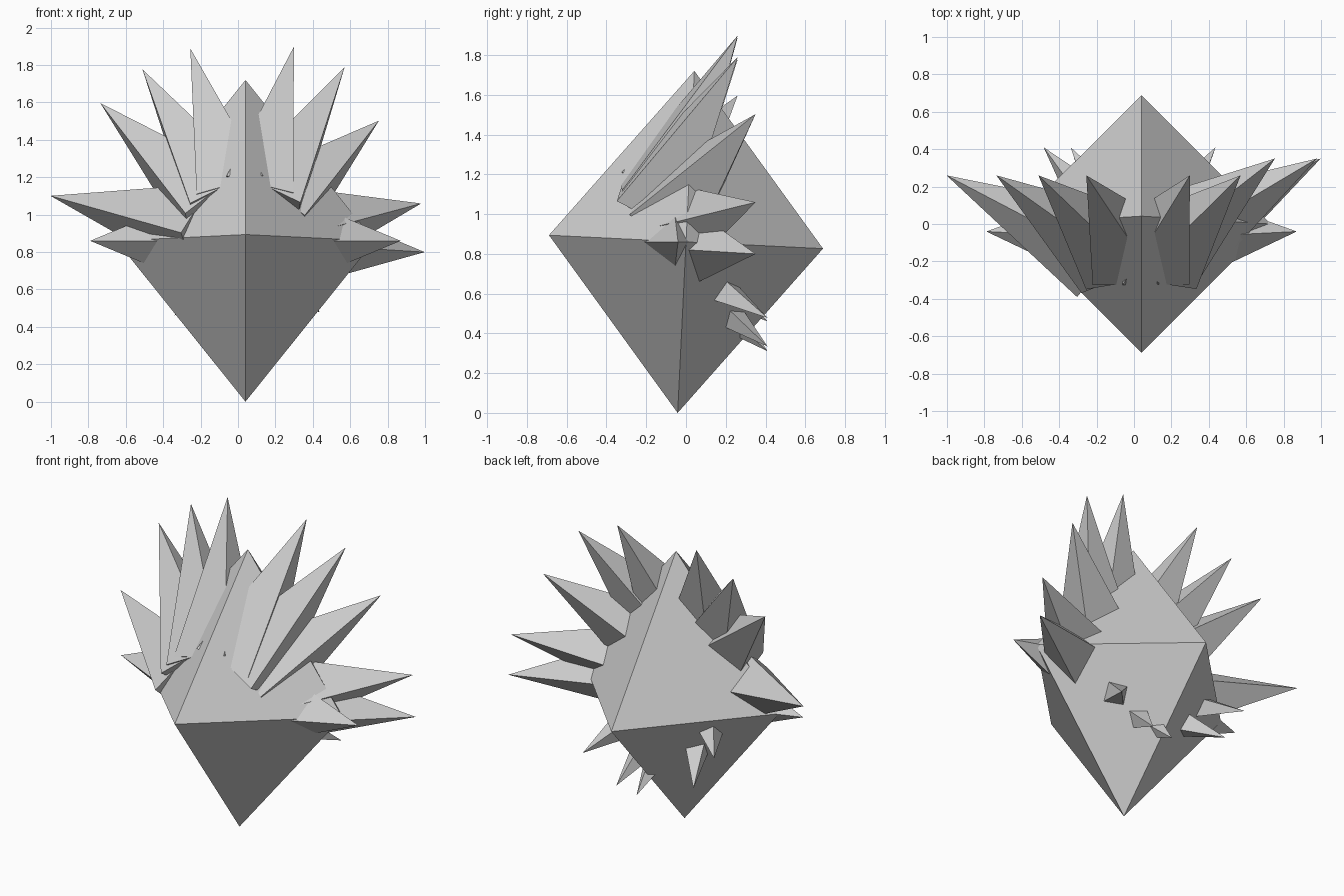
import bpy, bmesh
from math import radians, sin, cos, copysign
from mathutils import Matrix, Vector

default = bpy.data.objects.get("Cube")
if default:
    bpy.data.objects.remove(default, do_unlink=True)

stone = bpy.data.materials.new("stone_grey")
stone.use_nodes = True
colour = (0.6, 0.6, 0.6, 1)
stone.diffuse_color = colour
stone.node_tree.nodes["Principled BSDF"].inputs["Base Color"].default_value = colour

CENTRE = Vector((0.04, 0, 0.86))


def finish(name, bm):
    bmesh.ops.recalc_face_normals(bm, faces=bm.faces)
    mesh = bpy.data.meshes.new(name)
    bm.to_mesh(mesh)
    bm.free()
    mesh.materials.append(stone)
    bpy.context.collection.objects.link(bpy.data.objects.new(name, mesh))


def spike(name, angle, tip, base, radius, roll=0):
    """Four-sided spike; tip and base are (distance from hub, y) at a fan angle."""
    a = radians(angle)
    radial = Vector((sin(a), 0, cos(a)))
    tangent = Vector((cos(a), 0, -sin(a)))
    back = Vector((0, 1, 0))
    foot = CENTRE + radial * base[0] + back * base[1]
    axis = CENTRE + radial * tip[0] + back * tip[1] - foot
    z = axis.normalized()
    r = radians(roll)
    x = tangent.cross(z)
    if x.y > 0:
        x = -x
    x = x * cos(r) + tangent * copysign(sin(r), angle)
    y = z.cross(x)
    place = Matrix((x, y, z)).transposed().to_4x4()
    place.translation = foot + axis / 2
    bm = bmesh.new()
    bmesh.ops.create_cone(bm, cap_ends=True, segments=4, radius1=radius,
                          radius2=0, depth=axis.length, matrix=place)
    bmesh.ops.remove_doubles(bm, verts=bm.verts, dist=0.0001)
    finish(name, bm)


# Body: double pyramid leaning slightly back
bm = bmesh.new()
bmesh.ops.create_cone(bm, segments=4, radius1=0.69, radius2=0, depth=0.861,
                      matrix=Matrix.Translation((0, 0, 0.4305)))
bmesh.ops.remove_doubles(bm, verts=bm.verts, dist=0.0001)
bmesh.ops.mirror(bm, geom=bm.verts[:] + bm.edges[:] + bm.faces[:],
                 axis='Z', merge_dist=0.001)
bm.transform(Matrix.Translation(CENTRE) @ Matrix.Rotation(radians(-2.8), 4, 'X'))
finish("body", bm)

# Crest: fan of long spikes
for i, angle in enumerate((-77, -46.5, -31, -16, 14, 29.7)):
    spike(f"crest_spike_{i + 1}", angle, (1.07, 0.26), (0.23, -0.16), 0.26,
          0.6 * (90 - abs(angle)))
for i, angle in enumerate((48, 78, 93.6)):
    spike(f"left_crest_spike_{i + 1}", angle, (0.96, 0.35), (0.21, -0.08), 0.26,
          0.6 * max(0, 90 - angle))

# Short spikes straight out of each side
for side, angle in (("left", 90), ("right", -90)):
    spike(f"{side}_side_spike", angle, (0.83, -0.04), (0.23, -0.07), 0.25)

# Small spikes fanned round the lower back
for i, angle in enumerate((134, 163, 178, -136.5, -108)):
    spike(f"lower_back_spike_{i + 1}", angle, (0.55, 0.41), (0.25, 0.07), 0.13)
